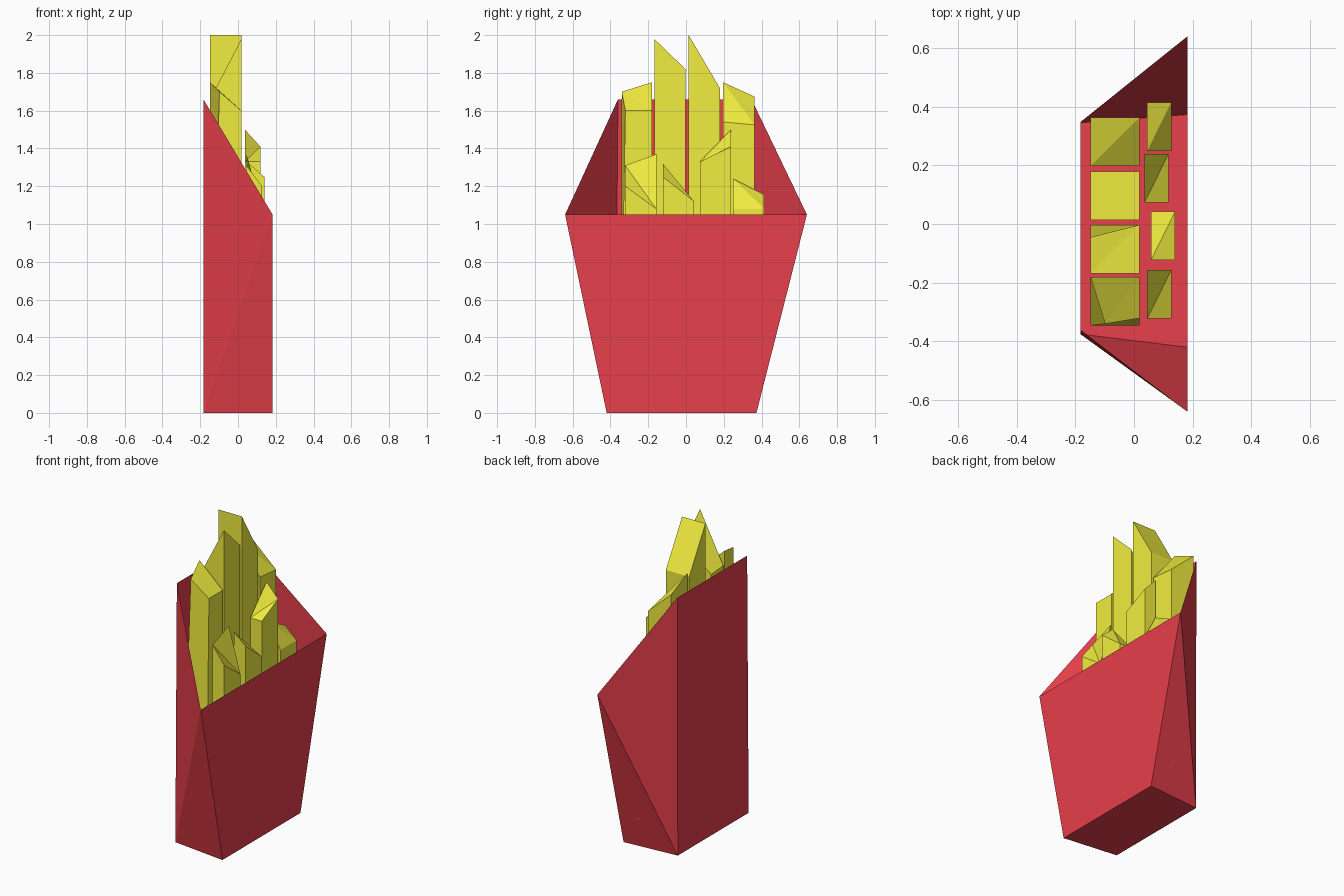
import bpy

if "Cube" in bpy.data.objects:
    bpy.data.objects.remove(bpy.data.objects["Cube"])


def material(name, color):
    mat = bpy.data.materials.new(name)
    mat.diffuse_color = color
    mat.use_nodes = True
    mat.node_tree.nodes["Principled BSDF"].inputs["Base Color"].default_value = mat.diffuse_color
    return mat


RED = material("red_card", (0.8, 0.05, 0.07, 1))
YELLOW = material("yellow_potato", (0.88, 0.85, 0.05, 1))


def mesh_object(name, verts, faces, mat):
    mesh = bpy.data.meshes.new(name)
    mesh.from_pydata(verts, [], faces)
    mesh.materials.append(mat)
    mesh.update()
    obj = bpy.data.objects.new(name, mesh)
    bpy.context.collection.objects.link(obj)
    return obj


# Open carton: low flared lip on +x, tall back on -x, sides folded on a diagonal
X = 0.183
mesh_object("carton", [
    (-X, -0.375, 0), (X, -0.42, 0), (X, 0.373, 0), (-X, 0.345, 0),
    (-X, -0.36, 1.66), (X, -0.64, 1.05), (X, 0.64, 1.05), (-X, 0.347, 1.66),
], [
    (0, 3, 2, 1),             # floor
    (1, 2, 6, 5),             # lip panel
    (3, 0, 4, 7),             # tall back panel
    (0, 1, 5), (0, 5, 4),     # -y side
    (2, 3, 6), (3, 7, 6),     # +y side
], RED)

BOX_FACES = [(0, 3, 2, 1), (4, 5, 6), (4, 6, 7),
             (0, 1, 5, 4), (1, 2, 6, 5), (2, 3, 7, 6), (3, 0, 4, 7)]


def fry(name, x0, x1, y0, heights, shifts=None, bottom=0.2):
    """Square stick with a slanted top; heights run back-left, front-left,
    front-right, back-right. Shifts nudge single top corners in x and y."""
    y1 = y0 + 0.165
    corners = [(x0, y0), (x1, y0), (x1, y1), (x0, y1)]
    verts = [(x, y, bottom) for x, y in corners]
    for i, ((x, y), z) in enumerate(zip(corners, heights)):
        dx, dy = (shifts or {}).get(i, (0, 0))
        verts.append((x + dx, y + dy, z))
    return mesh_object(name, verts, BOX_FACES, YELLOW)


# Tall fries along the back panel
back_row = [
    (-0.346, (1.70, 1.60, 1.60, 1.75), {0: (0.05, 0.006), 1: (0, 0.025)}),
    (-0.168, (1.66, 1.98, 1.82, 1.65), {3: (0, -0.042)}),
    (0.014, (2.00, 2.00, 1.72, 1.72), None),
    (0.197, (1.75, 1.54, 1.525, 1.675), None),
]
for i, (y0, heights, shifts) in enumerate(back_row):
    fry(f"back_fry_{i + 1}", -0.148, 0.018, y0, heights, shifts)

# Short thin fries behind the lip
front_row = [
    (0.045, -0.322, (1.31, 1.20, 1.08, 1.37)),
    (0.058, -0.123, (1.32, 1.25, 1.12, 1.12)),
    (0.036, 0.074, (1.33, 1.33, 1.41, 1.50)),
    (0.045, 0.249, (1.24, 1.08, 1.08, 1.155)),
]
for i, (x0, y0, heights) in enumerate(front_row):
    fry(f"front_fry_{i + 1}", x0, x0 + 0.082, y0, heights)
